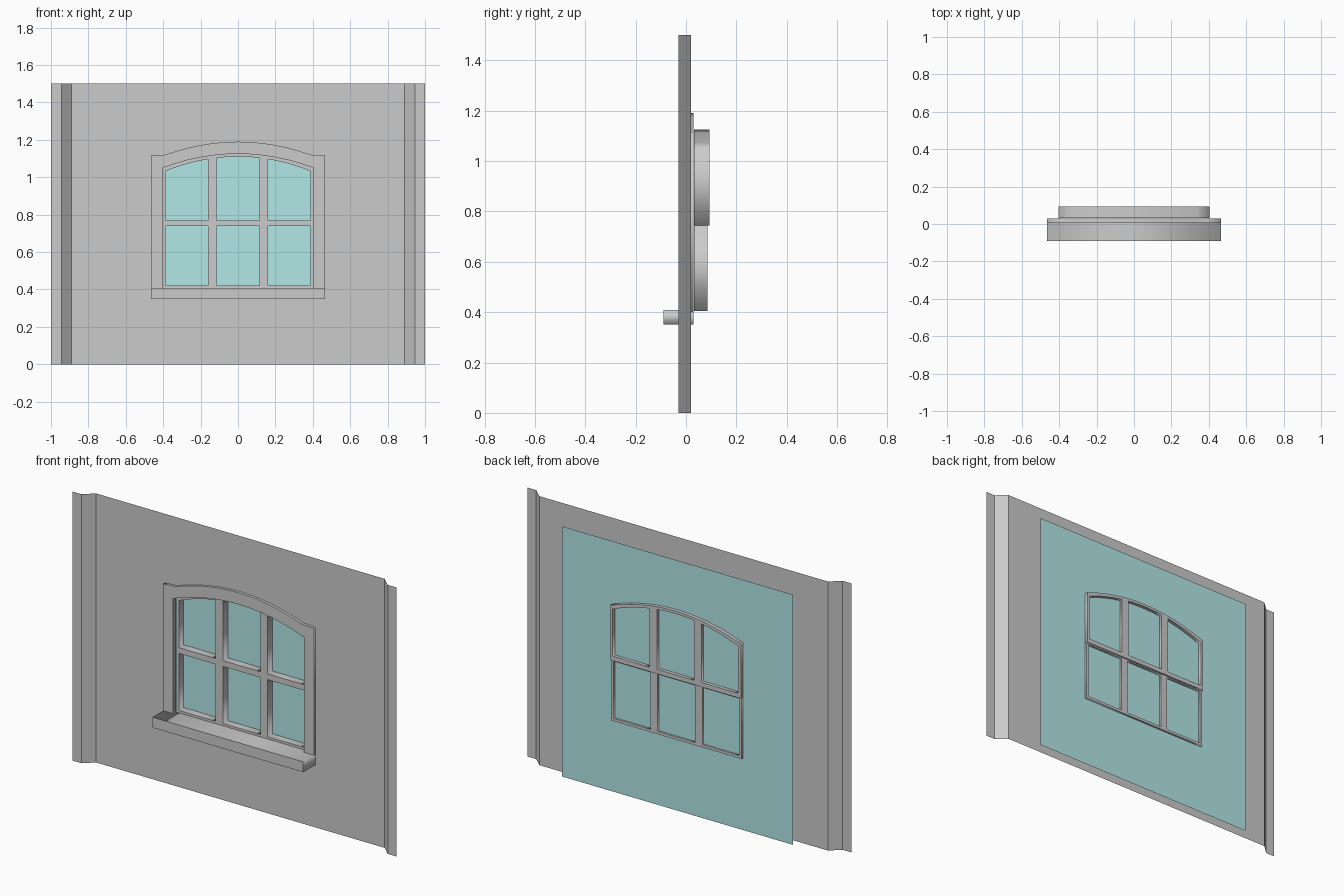
import bpy, bmesh
from math import pi

if "Cube" in bpy.data.objects:
    bpy.data.objects.remove(bpy.data.objects["Cube"])


def arch(x0, x1, top, drop, w, n=12):
    """Points along a shallow arch from x0 to x1."""
    xs = [x0 + (x1 - x0) * i / n for i in range(n + 1)]
    return [(x, top - drop * (x / w) ** 2) for x in xs]


def rect(x0, x1, z0, z1):
    return [(x0, z0), (x1, z0), (x1, z1), (x0, z1)]


def slab(name, loops, y0, y1):
    """Filled outline (first loop) with holes (other loops), between y0 and y1."""
    cu = bpy.data.curves.new(name, 'CURVE')
    cu.dimensions = '2D'
    cu.fill_mode = 'BOTH'
    cu.extrude = (y1 - y0) / 2
    for pts in loops:
        sp = cu.splines.new('POLY')
        sp.points.add(len(pts) - 1)
        for p, (x, z) in zip(sp.points, pts):
            p.co = (x, z, 0, 1)
        sp.use_cyclic_u = True
    ob = bpy.data.objects.new(name, cu)
    bpy.context.collection.objects.link(ob)
    ob.rotation_euler.x = pi / 2
    ob.location.y = (y0 + y1) / 2
    bpy.ops.object.select_all(action='DESELECT')
    ob.select_set(True)
    bpy.context.view_layer.objects.active = ob
    bpy.ops.object.convert(target='MESH')
    return bpy.context.view_layer.objects.active


def sheet(name, profile, z0, z1):
    """Thin vertical sheet following an (x, y) profile."""
    bm = bmesh.new()
    cols = [(bm.verts.new((x, y, z0)), bm.verts.new((x, y, z1))) for x, y in profile]
    for (a, b), (c, d) in zip(cols, cols[1:]):
        bm.faces.new((a, c, d, b))
    me = bpy.data.meshes.new(name)
    bm.to_mesh(me)
    bm.free()
    ob = bpy.data.objects.new(name, me)
    bpy.context.collection.objects.link(ob)
    return ob


# Opening shared by wall and casing
W = 0.403
opening = [(-W, 0.405)] + arch(-W, W, 1.125, 0.075, W) + [(W, 0.405)]

# Wall sheet with window opening, and stepped side flanges
slab("wall_panel", [rect(-0.89, 0.89, 0, 1.5), opening], 0.02, 0.02)
sheet("wall_flange_left", [(-1, -0.03), (-0.945, -0.03), (-0.89, 0.02)], 0, 1.5)
sheet("wall_flange_right", [(0.89, 0.02), (0.945, -0.03), (1, -0.03)], 0, 1.5)

# Casing around the opening
casing = ([(-0.465, 0.40), (-0.465, 1.115)] + arch(-0.39, 0.39, 1.19, 0.07, 0.39)
          + [(0.465, 1.115), (0.465, 0.40), (W, 0.40)]
          + arch(W, -W, 1.125, 0.075, W) + [(-W, 0.40)])
slab("window_casing", [casing], 0.005, 0.03)

# Sill
slab("window_sill", [rect(-0.465, 0.465, 0.35, 0.408)], -0.09, 0.03)

# Sashes, three panes each
panes = [(-0.387, -0.16), (-0.115, 0.115), (0.16, 0.387)]
slab("lower_sash", [rect(-W, W, 0.405, 0.745)]
     + [rect(a, b, 0.42, 0.738) for a, b in panes], 0.032, 0.085)
upper = [(-W, 0.745)] + arch(-W, W, 1.125, 0.075, W) + [(W, 0.745)]
slab("upper_sash", [upper]
     + [[(a, 0.77)] + arch(a, b, 1.11, 0.077, 0.387, 6) + [(b, 0.77)] for a, b in panes],
     0.032, 0.093)

# Large glass sheet behind the wall
glass = sheet("glass", [(-0.713, 0.074), (0.713, 0.074)], 0.005, 1.4)
mat = bpy.data.materials.new("glass_teal")
mat.diffuse_color = (0.45, 0.8, 0.8, 1)
mat.use_nodes = True
mat.node_tree.nodes["Principled BSDF"].inputs["Base Color"].default_value = mat.diffuse_color
glass.data.materials.append(mat)
